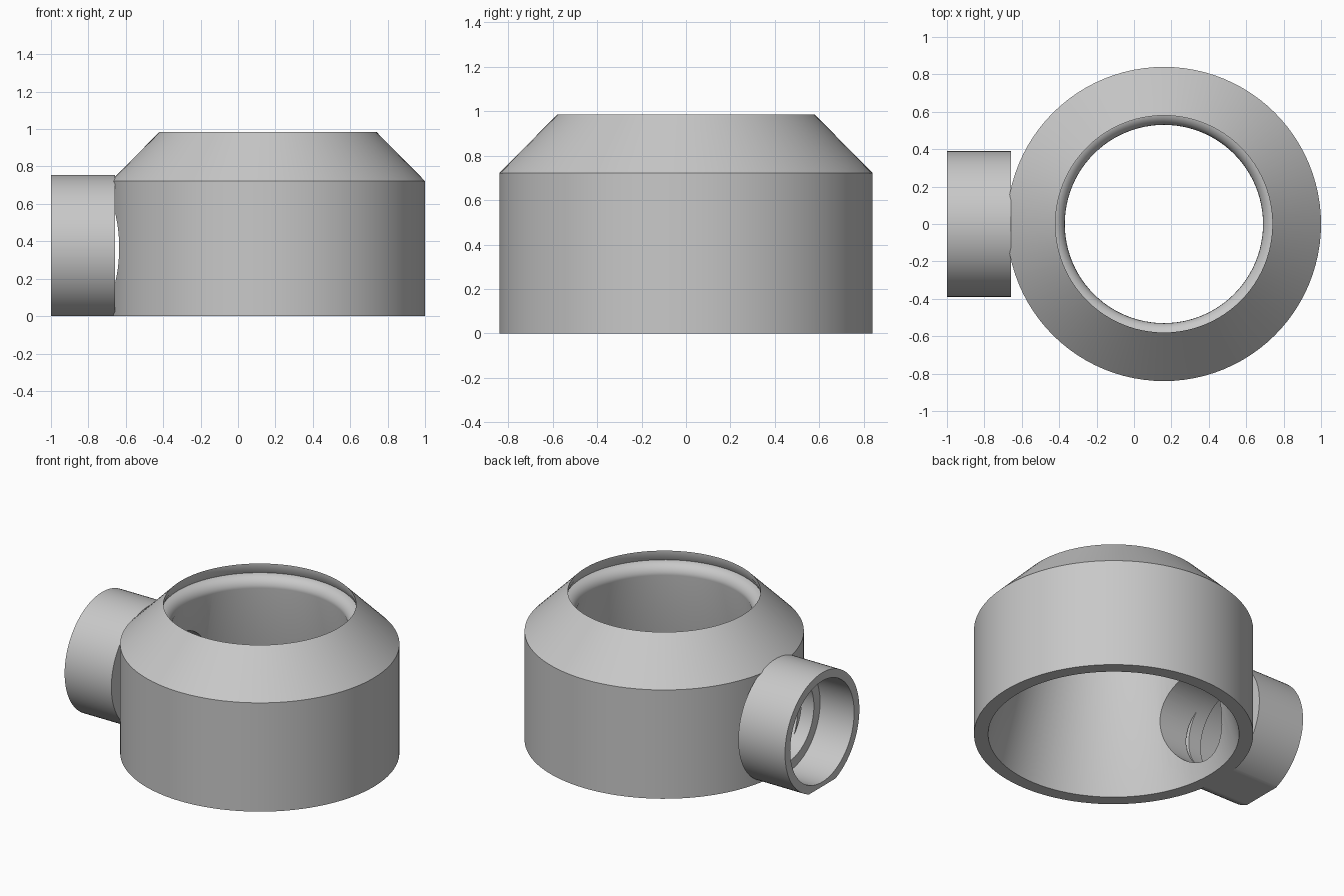
import bpy, bmesh, math
from mathutils import Matrix, Vector

if "Cube" in bpy.data.objects:
    bpy.data.objects.remove(bpy.data.objects["Cube"], do_unlink=True)

SEGMENTS = 96
BODY_X = 0.16
PIPE_Z = 0.365

grey = bpy.data.materials.new("plain_grey")
grey.use_nodes = True
grey.diffuse_color = (0.58, 0.58, 0.58, 1)
grey.node_tree.nodes["Principled BSDF"].inputs["Base Color"].default_value = grey.diffuse_color


def lathe(profile):
    """Revolve a closed (radius, height) profile around z."""
    bm = bmesh.new()
    rings = []
    for i in range(SEGMENTS):
        a = math.tau * i / SEGMENTS
        rings.append([bm.verts.new((r * math.cos(a), r * math.sin(a), h)) for r, h in profile])
    n = len(profile)
    for i in range(SEGMENTS):
        a, b = rings[i], rings[(i + 1) % SEGMENTS]
        for j in range(n):
            k = (j + 1) % n
            bm.faces.new((a[j], b[j], b[k], a[k]))
    bmesh.ops.recalc_face_normals(bm, faces=bm.faces)
    return bm


def finish(bm, name):
    mesh = bpy.data.meshes.new(name)
    bm.to_mesh(mesh)
    bm.free()
    mesh.materials.append(grey)
    obj = bpy.data.objects.new(name, mesh)
    bpy.context.collection.objects.link(obj)
    return obj


def activate(obj):
    bpy.ops.object.select_all(action="DESELECT")
    obj.select_set(True)
    bpy.context.view_layer.objects.active = obj


# Main housing: straight outer wall, sloped shoulder, undercut lip,
# rounded throat and an inner wall that tapers from the base to the throat
throat = [(0.60 - 0.07 * math.cos(t), 0.845 + 0.07 * math.sin(t))
          for t in (math.radians(90 - 15 * i) for i in range(7))]
profile = [(0.755, 0), (0.84, 0), (0.84, 0.722), (0.58, 0.985), (0.58, 0.955)] + throat
bm = lathe(profile)
bm.transform(Matrix.Translation((BODY_X, 0, 0)))
housing = finish(bm, "housing")

# Round side port through the housing wall
bm = bmesh.new()
bmesh.ops.create_cone(bm, cap_ends=True, segments=64, radius1=0.27, radius2=0.27, depth=0.6)
bm.transform(Matrix.Translation((-0.55, 0, PIPE_Z)) @ Matrix.Rotation(math.pi / 2, 4, "Y"))
cutter = finish(bm, "port_cutter")
cutter.hide_render = True
mod = housing.modifiers.new("port", "BOOLEAN")
mod.object = cutter
mod.operation = "DIFFERENCE"
mod.solver = "EXACT"
activate(housing)
bpy.ops.object.modifier_apply(modifier=mod.name)
bpy.data.objects.remove(cutter, do_unlink=True)

# Side pipe socket with an inner stop shoulder, flattened where it meets the ground
bm = lathe([(0.39, -1), (0.39, -0.657), (0.27, -0.657), (0.27, -0.75), (0.335, -0.75), (0.335, -1)])
bm.transform(Matrix.Translation((0, 0, PIPE_Z)) @ Matrix.Rotation(math.pi / 2, 4, "Y"))
cut = bmesh.ops.bisect_plane(bm, geom=bm.verts[:] + bm.edges[:] + bm.faces[:],
                             plane_co=Vector(), plane_no=Vector((0, 0, -1)), clear_outer=True)
rim = [e for e in cut["geom_cut"] if isinstance(e, bmesh.types.BMEdge)]
bmesh.ops.contextual_create(bm, geom=rim)
bmesh.ops.recalc_face_normals(bm, faces=bm.faces)
side_pipe = finish(bm, "side_pipe")

for obj in (housing, side_pipe):
    activate(obj)
    bpy.ops.object.shade_smooth_by_angle(angle=math.radians(30))
